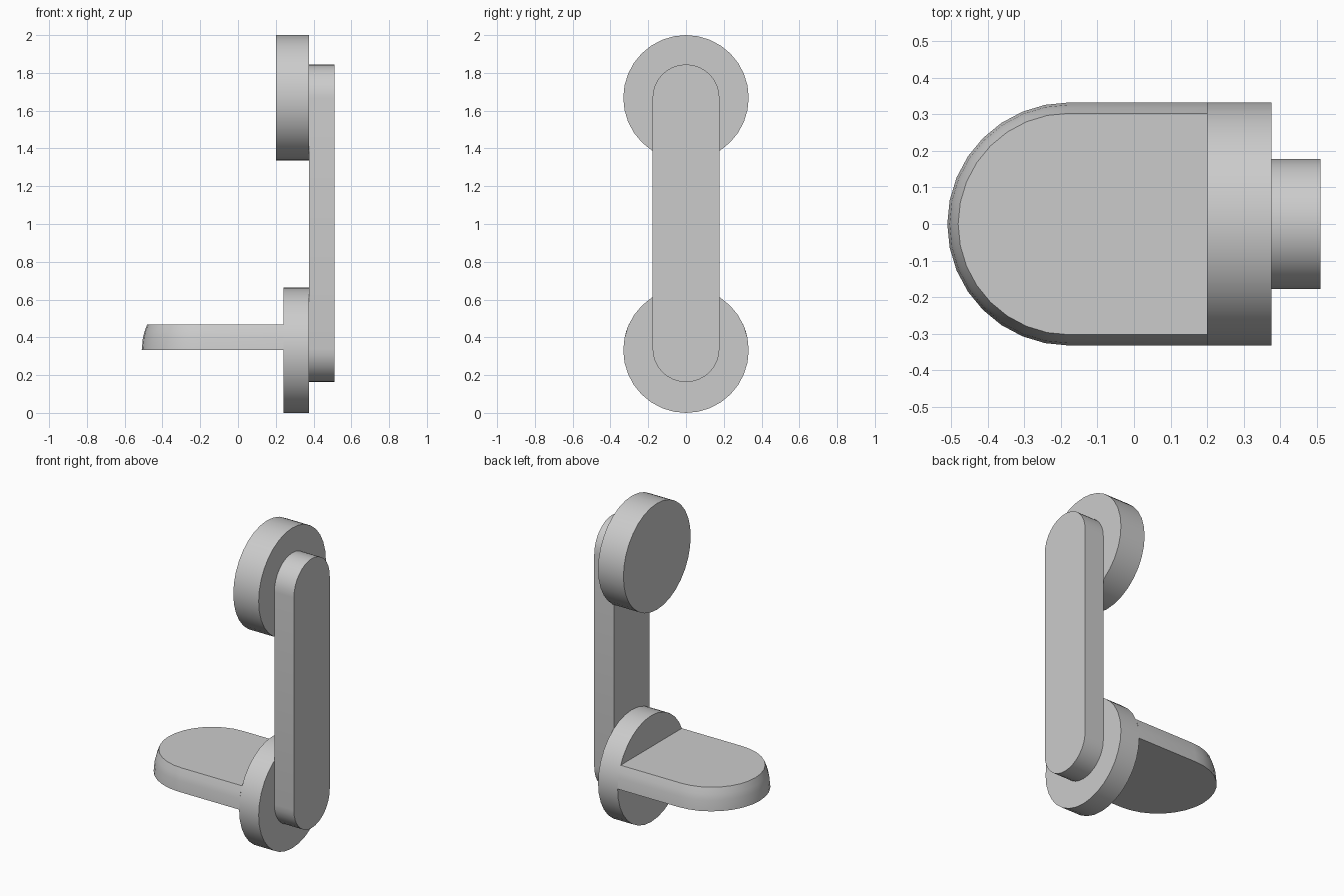
import bpy
import bmesh
from math import sin, cos, pi, sqrt, radians

cube = bpy.data.objects.get("Cube")
if cube:
    bpy.data.objects.remove(cube, do_unlink=True)

grey = bpy.data.materials.new("light grey")
grey.use_nodes = True
grey.diffuse_color = (0.6, 0.6, 0.6, 1)
grey.node_tree.nodes["Principled BSDF"].inputs["Base Color"].default_value = (0.6, 0.6, 0.6, 1)

RADIUS = 0.332      # both discs and the footrest
LOW, HIGH = RADIUS, 2 - RADIUS   # disc centre heights
MOUNT = 0.375       # plane where discs meet the bar


def arc(cx, cy, r, start, end, steps):
    angles = [start + (end - start) * i / steps for i in range(steps + 1)]
    return [(cx + r * cos(a), cy + r * sin(a)) for a in angles]


def loft(name, rings):
    """Skin matching rings of points and cap both ends."""
    bm = bmesh.new()
    loops = [[bm.verts.new(p) for p in ring] for ring in rings]
    for a, b in zip(loops, loops[1:]):
        for i in range(len(a)):
            j = (i + 1) % len(a)
            bm.faces.new((a[i], a[j], b[j], b[i]))
    bm.faces.new(loops[0])
    bm.faces.new(loops[-1])
    bmesh.ops.recalc_face_normals(bm, faces=bm.faces)
    mesh = bpy.data.meshes.new(name)
    bm.to_mesh(mesh)
    bm.free()
    mesh.materials.append(grey)
    obj = bpy.data.objects.new(name, mesh)
    bpy.context.collection.objects.link(obj)
    bpy.ops.object.select_all(action='DESELECT')
    obj.select_set(True)
    bpy.context.view_layer.objects.active = obj
    bpy.ops.object.shade_smooth_by_angle(angle=radians(30))
    return obj


def plate(name, outline, x0, x1):
    """Side-facing plate from a (y, z) outline."""
    return loft(name, [[(x, y, z) for y, z in outline] for x in (x0, x1)])


# Round discs at the top and the bottom
plate("upper_disc", arc(0, HIGH, RADIUS, 0, 2 * pi, 32)[:-1], 0.2, MOUNT)
plate("lower_disc", arc(0, LOW, RADIUS, 0, 2 * pi, 32)[:-1], 0.24, MOUNT)

# Upright bar with rounded ends
bar_r = 0.177
plate("upright_bar",
      arc(0, HIGH, bar_r, 0, pi, 16) + arc(0, LOW + 0.008, bar_r, pi, 2 * pi, 16),
      MOUNT, 0.51)

# Footrest: rounded tongue whose rim curves in towards the top
rings = []
for h in (0, RADIUS * sin(pi / 16), 0.1, 0.137):
    r = sqrt(RADIUS ** 2 - h ** 2)
    outline = [(0.24, r)] + arc(-0.178, 0, r, pi / 2, 3 * pi / 2, 16) + [(0.24, -r)]
    rings.append([(x, y, LOW + h) for x, y in outline])
loft("footrest", rings)
